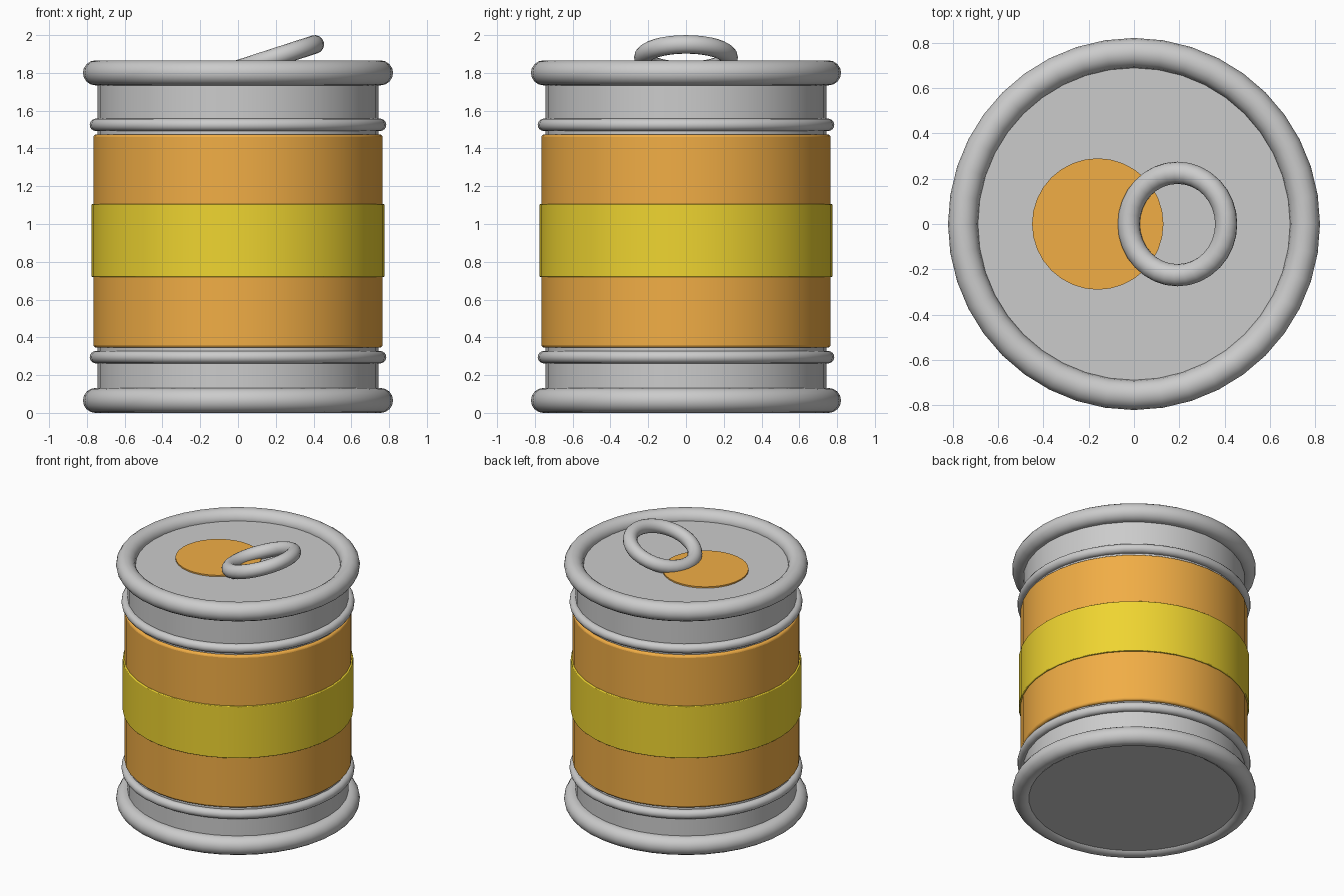
import bpy
from math import radians

if "Cube" in bpy.data.objects:
    bpy.data.objects.remove(bpy.data.objects["Cube"])


def paint(obj, color):
    mat = bpy.data.materials.new(obj.name + "_colour")
    mat.diffuse_color = color
    mat.use_nodes = True
    mat.node_tree.nodes["Principled BSDF"].inputs["Base Color"].default_value = mat.diffuse_color
    obj.data.materials.append(mat)


def smooth():
    bpy.ops.object.shade_smooth_by_angle(angle=radians(35))


def drum(name, radius, z0, z1, x=0.0, sides=32, bevel=0.0, color=None):
    bpy.ops.mesh.primitive_cylinder_add(vertices=sides, radius=radius, depth=z1 - z0,
                                        location=(x, 0, (z0 + z1) / 2))
    obj = bpy.context.object
    obj.name = name
    if bevel:
        mod = obj.modifiers.new("soft_edge", 'BEVEL')
        mod.width = bevel
        mod.segments = 3
        mod.limit_method = 'ANGLE'
        mod.angle_limit = radians(40)
    smooth()
    if color:
        paint(obj, color)
    return obj


def ring(name, major, minor, loc, tilt=0.0, sides=40):
    bpy.ops.mesh.primitive_torus_add(major_radius=major, minor_radius=minor,
                                     major_segments=sides, minor_segments=16,
                                     location=loc, rotation=(0, tilt, 0))
    bpy.context.object.name = name
    smooth()


ORANGE = (0.88, 0.42, 0.06, 1)
YELLOW = (0.86, 0.66, 0.03, 1)

# Metal can body
drum("can_body", 0.745, 0.02, 1.80)

# Wrapped label and its middle stripe
drum("label", 0.765, 0.345, 1.475, sides=40, bevel=0.015, color=ORANGE)
drum("label_stripe", 0.776, 0.72, 1.105, sides=40, bevel=0.005, color=YELLOW)

# Thick end rims and thin beads, mirrored between bottom and top
for end, z_rim, z_bead in (("bottom", 0.066, 0.295), ("top", 1.80, 1.525)):
    ring(end + "_rim", 0.755, 0.066, (0, 0, z_rim))
    ring(end + "_bead", 0.752, 0.033, (0, 0, z_bead))

# Opening patch and tilted pull ring on the lid
drum("lid_opening", 0.29, 1.78, 1.81, x=-0.16, color=ORANGE)
ring("pull_ring", 0.226, 0.049, (0.192, 0, 1.881), tilt=radians(-18), sides=32)
